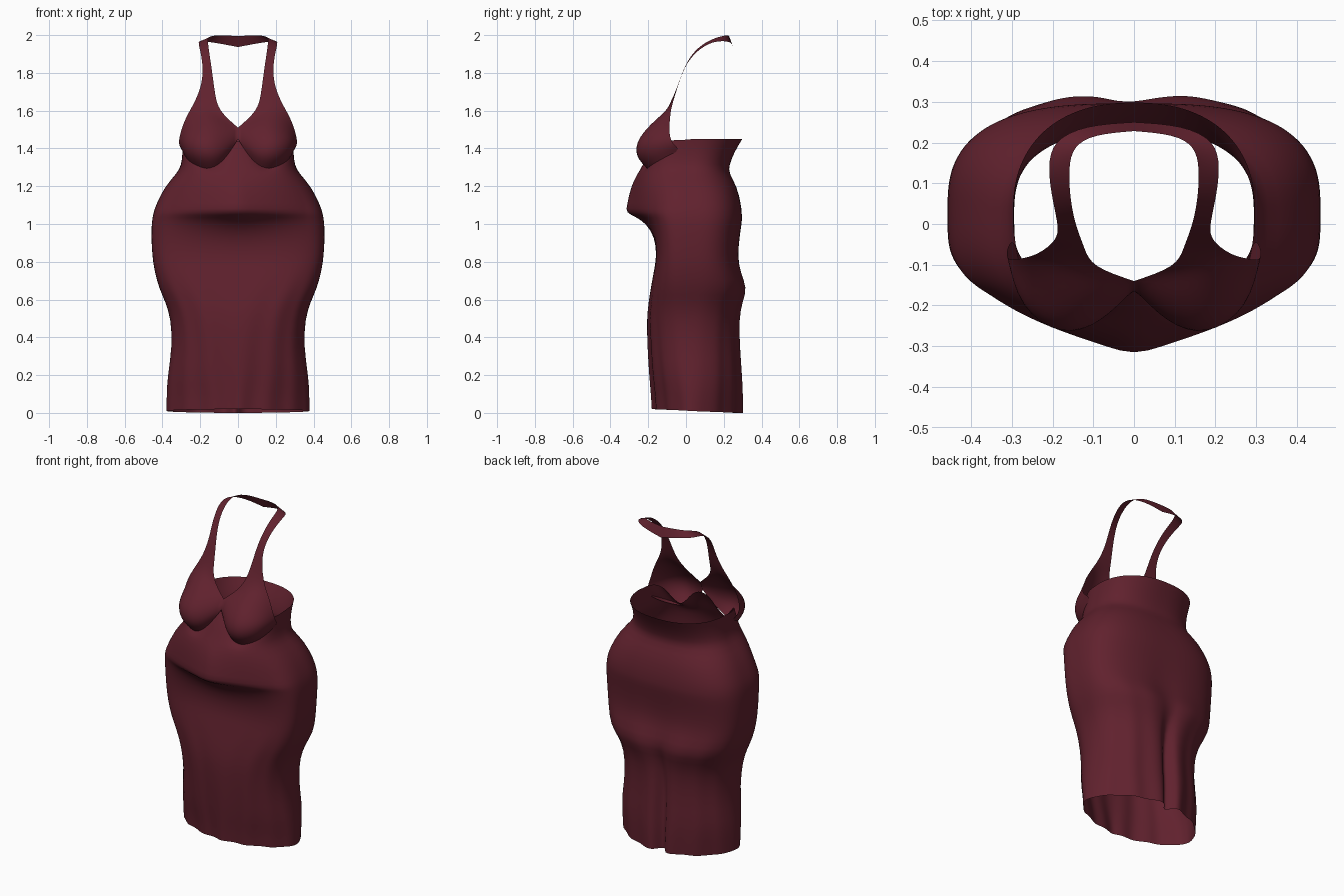
import bpy
import math
from math import sin, cos, pi, exp
from mathutils import Vector

cube = bpy.data.objects.get("Cube")
if cube:
    bpy.data.objects.remove(cube, do_unlink=True)

# Single cloth colour
COLOUR = (0.118, 0.0155, 0.027, 1.0)
cloth = bpy.data.materials.new("dark wine cloth")
cloth.use_nodes = True
cloth.diffuse_color = COLOUR
shader = next(n for n in cloth.node_tree.nodes if n.type == 'BSDF_PRINCIPLED')
shader.inputs["Base Color"].default_value = COLOUR
shader.inputs["Roughness"].default_value = 0.8


def bump(value, centre, width):
    """Soft bell curve used for folds and bulges."""
    return exp(-((value - centre) / width) ** 2)


def signed_power(value, power):
    return math.copysign(abs(value) ** power, value)


def grid_object(name, rows, closed):
    """Skin a list of equally long point rows with quads."""
    count = len(rows[0])
    points = [p for row in rows for p in row]
    spans = count if closed else count - 1
    faces = []
    for r in range(len(rows) - 1):
        for i in range(spans):
            j = (i + 1) % count
            low, high = r * count, (r + 1) * count
            faces.append((low + i, low + j, high + j, high + i))
    mesh = bpy.data.meshes.new(name)
    mesh.from_pydata(points, [], faces)
    mesh.materials.append(cloth)
    mesh.polygons.foreach_set("use_smooth", [True] * len(faces))
    obj = bpy.data.objects.new(name, mesh)
    bpy.context.collection.objects.link(obj)
    return obj


def smooth(obj, levels):
    mod = obj.modifiers.new("smooth cloth", 'SUBSURF')
    mod.levels = mod.render_levels = levels


# Dress body: height, half width, front y, back y, belly bulge,
# fullness of the front curve, fullness of the back curve
PROFILE = [
    (0.01, .378, -.175, .30, 0, 1.75, 1.8),
    (0.10, .378, -.18, .30, 0, 1.8, 1.9),
    (0.20, .372, -.19, .295, 0, 2.1, 2.1),
    (0.35, .348, -.20, .285, 0, 2.3, 2.1),
    (0.50, .355, -.205, .285, 0, 2.6, 2.2),
    (0.59, .385, -.195, .305, 0, 2.9, 2.4),
    (0.66, .418, -.185, .330, 0, 3.2, 2.7),
    (0.75, .442, -.17, .29, 0, 3.6, 2.9),
    (0.83, .454, -.155, .277, 0, 4, 2.9),
    (0.93, .459, -.16, .285, .005, 4, 2.9),
    (1.00, .457, -.178, .295, .035, 3.8, 2.9),
    (1.035, .452, -.195, .297, .07, 3.6, 2.9),
    (1.06, .447, -.215, .295, .115, 3.4, 2.9),
    (1.10, .435, -.22, .292, .098, 3.1, 2.9),
    (1.20, .387, -.23, .27, .065, 2.8, 2.7),
    (1.27, .322, -.235, .226, .02, 2.9, 2.4),
    (1.31, .300, -.23, .228, 0, 3, 2.3),
    (1.38, .292, -.20, .255, 0, 3.2, 2.3),
    (1.45, .297, -.155, .298, 0, 3.2, 2.3),
]
SEGMENTS = 128
MIDDLE = 0.03
WAIST = 1.27


def body_point(t, z, half, front, back, belly, front_full, back_full):
    c, s = cos(t), sin(t)
    power = 2 / (back_full if s > 0 else front_full)
    x = half * signed_power(c, power)
    depth = back - MIDDLE if s > 0 else MIDDLE - front
    y = MIDDLE + depth * signed_power(s, power)
    # skirt folds fading out towards the hips
    fade = max(0, 1 - z / .72)
    y += .007 * fade ** .6 * sin(14 * t + 1) * abs(s)
    if s < 0:
        # pointed belly
        y -= belly * max(0, 1 - abs(x) / .36) ** 1.1
    else:
        # shallow cleft at the seat, deep pleat down the back of the skirt
        y -= .014 * bump(x, 0, .09) * bump(z, .66, .2)
        y -= .05 * bump(x, -.02, .03) * min(1, fade * 2)
    # neckline dips behind the cups, hem is slightly lower at the back
    if z > WAIST:
        dip = .65 * bump(abs(x), .15, .08) if s < 0 else 0
        z = WAIST + (z - WAIST) * (1 - dip)
    if z < .05:
        z -= .01 * s
    return (x, y, z)


rings = [[body_point(2 * pi * i / SEGMENTS, *row) for i in range(SEGMENTS)]
         for row in PROFILE]
smooth(grid_object("dress_body", rings, True), 1)

# Cup: rows from the underbust edge up to the neckline, centre to side
CUP = [
    [(0, -.165, 1.45), (.08, -.215, 1.32), (.17, -.215, 1.282),
     (.265, -.138, 1.315), (.294, -.03, 1.395)],
    [(0, -.16, 1.46), (.08, -.25, 1.365), (.175, -.28, 1.35),
     (.278, -.205, 1.355), (.31, -.055, 1.41)],
    [(0, -.155, 1.475), (.08, -.24, 1.43), (.18, -.283, 1.43),
     (.29, -.21, 1.43), (.314, -.08, 1.44)],
    [(0, -.148, 1.49), (.07, -.20, 1.49), (.17, -.23, 1.50),
     (.26, -.18, 1.49), (.303, -.09, 1.49)],
    [(0, -.14, 1.51), (.08, -.155, 1.54), (.15, -.165, 1.555),
     (.22, -.14, 1.56), (.278, -.085, 1.56)],
]

# Halter strap: inner and outer edge, from the cup to behind the neck
STRAP = [
    ((.105, -.105, 1.60), (.243, -.078, 1.62)),
    ((.122, -.058, 1.69), (.203, -.052, 1.70)),
    ((.135, -.025, 1.79), (.184, -.025, 1.79)),
    ((.148, .015, 1.88), (.190, .015, 1.87)),
    ((.158, .075, 1.945), (.203, .075, 1.93)),
    ((.16, .14, 1.98), (.211, .14, 1.965)),
    ((.15, .19, 1.995), (.20, .205, 1.97)),
    ((.10, .22, 2.0), (.12, .243, 1.96)),
    ((0, .228, 1.995), (0, .25, 1.937)),
]


def across(edges):
    inner, outer = map(Vector, edges)
    return [tuple(inner.lerp(outer, i / 4)) for i in range(5)]


halter = grid_object("halter_bodice", CUP + [across(e) for e in STRAP], False)
# Pin the centre line so the cleft and neckline stay pointed
crease = halter.data.attributes.new("crease_vert", 'FLOAT', 'POINT')
for vert in halter.data.vertices:
    crease.data[vert.index].value = 1.0 if vert.co.x == 0 else 0.0
smooth(halter, 2)
mirror = halter.modifiers.new("other side", 'MIRROR')
mirror.merge_threshold = 0.002
